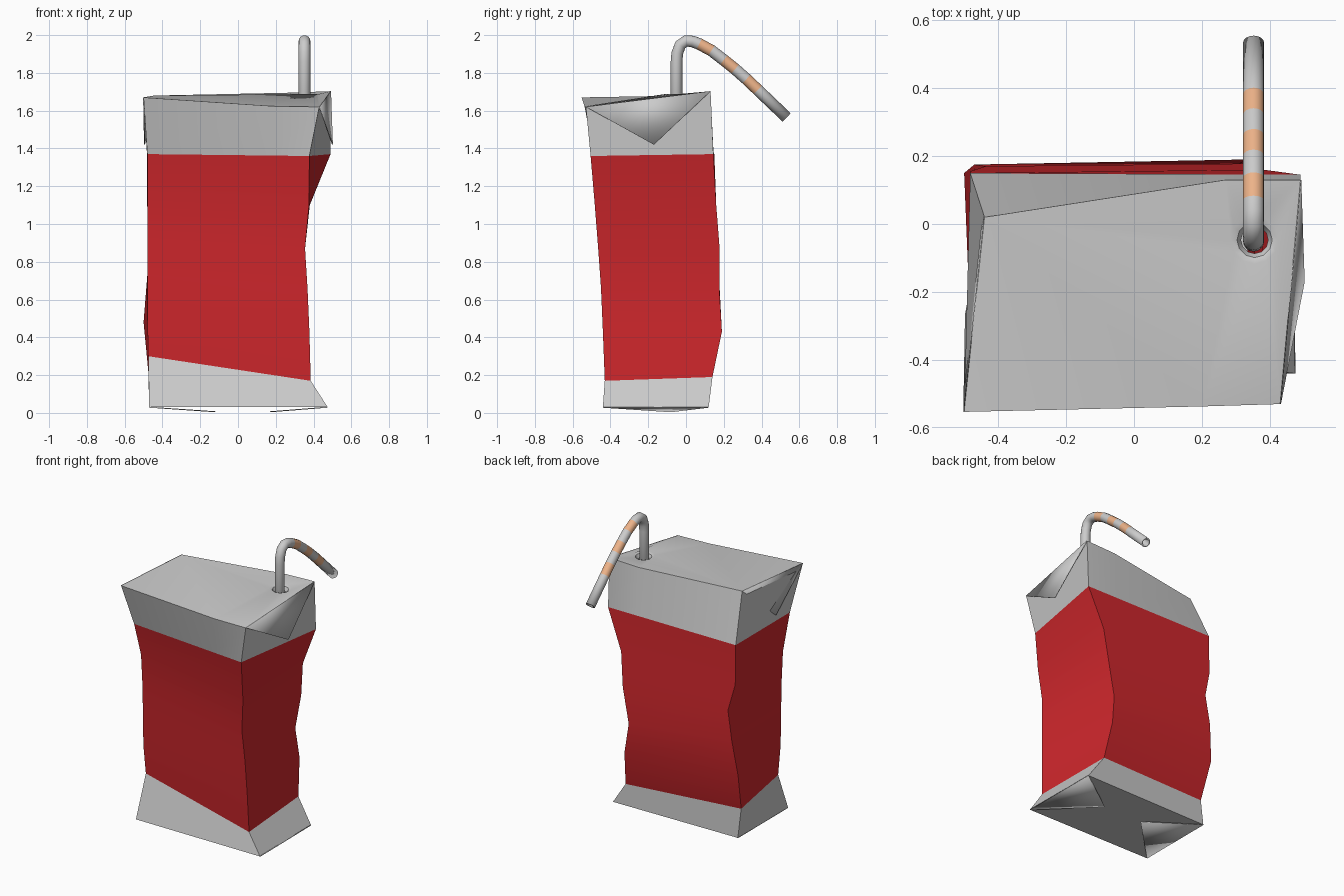
import bpy, bmesh, math
from mathutils import Vector

if "Cube" in bpy.data.objects:
    bpy.data.objects.remove(bpy.data.objects["Cube"])


def material(name, color):
    m = bpy.data.materials.new(name)
    m.diffuse_color = color
    m.use_nodes = True
    m.node_tree.nodes["Principled BSDF"].inputs["Base Color"].default_value = m.diffuse_color
    return m


RED = material("red_card", (0.62, 0.02, 0.025, 1))
ORANGE = material("orange_stripe", (0.85, 0.45, 0.25, 1))


def finish(bm, name, mats=(), angle=30):
    me = bpy.data.meshes.new(name)
    bm.to_mesh(me)
    bm.free()
    ob = bpy.data.objects.new(name, me)
    bpy.context.collection.objects.link(ob)
    for m in mats:
        me.materials.append(m)
    bpy.ops.object.select_all(action='DESELECT')
    ob.select_set(True)
    bpy.context.view_layer.objects.active = ob
    bpy.ops.object.shade_smooth_by_angle(angle=math.radians(angle))
    return ob


def loft(bm, rings):
    """Join closed rings (listed bottom to top) with quads."""
    vs = [[bm.verts.new(p) for p in r] for r in rings]
    for a, b in zip(vs, vs[1:]):
        n = len(a)
        for i in range(n):
            j = (i + 1) % n
            bm.faces.new((a[i], a[j], b[j], b[i]))
    return vs


# Crumpled carton rings: front-left, front-right, back-right, back-left
BOTTOM = [(-.47, -.435, .03), (.475, -.44, .03), (.47, .12, .03), (-.47, .11, .03)]
LOW = [(-.475, -.32, .30), (.385, -.43, .17), (.36, .14, .19), (-.475, .08, .22)]
MIDDLE = [
    [(-.48, -.34, .50), (.378, -.44, .43), (.334, .19, .43), (-.50, .15, .48)],
    [(-.48, -.345, .73), (.368, -.45, .66), (.31, .178, .63), (-.47, .175, .72)],
    [(-.48, -.35, .92), (.355, -.465, .87), (.355, .178, .87), (-.437, .17, .92)],
    [(-.48, -.365, 1.13), (.375, -.482, 1.09), (.38, .16, 1.10), (-.482, .155, 1.10)],
]
HIGH = [(-.48, -.44, 1.37), (.378, -.505, 1.36), (.49, .145, 1.37), (-.482, .15, 1.37)]
RIM = [(-.50, -.553, 1.67), (.20, -.537, 1.623), (.43, -.53, 1.62),
       (.49, .13, 1.703), (.27, .13, 1.695), (-.44, .02, 1.68)]

# Base with closed underside
bm = bmesh.new()
rings = loft(bm, [BOTTOM, LOW])
bm.faces.new(rings[0][::-1])
finish(bm, "carton_base")

# Red sleeve
bm = bmesh.new()
loft(bm, [LOW] + MIDDLE + [HIGH])
finish(bm, "carton_sleeve", [RED])

# Upper band, with an extra point on the front and back edges
fl, fr, br, bl = [Vector(p) for p in HIGH]
bm = bmesh.new()
rings = loft(bm, [[fl, fl.lerp(fr, .75), fr, br, br.lerp(bl, .23), bl], RIM])
finish(bm, "carton_upper_band")

# Lid with a punched straw hole
HX, HY = .355, -.047


def hole_ring(r, z):
    return [(HX + r * math.cos(a), HY + r * math.sin(a), z)
            for a in (i * math.tau / 12 for i in range(12))]


bm = bmesh.new()
inner = loft(bm, [hole_ring(.07, 1.687), hole_ring(.052, 1.68), hole_ring(.04, 1.655)])
outer = [bm.verts.new(p) for p in RIM]
edges = [bm.edges.new((outer[i], outer[(i + 1) % 6])) for i in range(6)]
edges += [e for e in bm.edges if e.verts[0] in inner[0] and e.verts[1] in inner[0]]
bmesh.ops.triangle_fill(bm, edges=edges, use_beauty=True, normal=(0, 0, 1))
for f in bm.faces:
    f.normal_update()
    if f.normal.z < 0:
        f.normal_flip()
finish(bm, "carton_lid", angle=40)

# Folded triangular ears on the sides and underside
ears = {
    "right_ear": (RIM[2], RIM[3], (.50, -.17, 1.42)),
    "left_ear": (RIM[5], RIM[0], (-.495, -.266, 1.42)),
    "right_bottom_ear": (BOTTOM[2], BOTTOM[1], (.17, -.08, .006)),
    "left_bottom_ear": (BOTTOM[0], BOTTOM[3], (-.12, -.08, .006)),
}
for name, pts in ears.items():
    bm = bmesh.new()
    bm.faces.new([bm.verts.new(p) for p in pts])
    ob = finish(bm, name)
    mod = ob.modifiers.new("card", 'SOLIDIFY')
    mod.thickness = .005
    mod.offset = 0

# Bent drinking straw with orange stripes
PATH = [(-.05, 1.2), (-.05, 1.86), (-.046, 1.905), (-.03, 1.948), (0, 1.969),
        (.035, 1.966), (.07, 1.953), (.135, 1.918), (.20, 1.868), (.26, 1.82),
        (.32, 1.767), (.38, 1.71), (.533, 1.564)]
STRIPES = (6, 8, 10)
SIDES, R = 16, .031
pts = [Vector((.352, y, z)) for y, z in PATH]
rings = []
for i, p in enumerate(pts):
    t = (pts[min(i + 1, len(pts) - 1)] - pts[max(i - 1, 0)]).normalized()
    side = Vector((1, 0, 0))
    up = t.cross(side)
    rings.append([p + R * (math.cos(a) * side + math.sin(a) * up)
                  for a in (k * math.tau / SIDES for k in range(SIDES))])
bm = bmesh.new()
loft(bm, rings)
bm.faces.ensure_lookup_table()
for s in STRIPES:
    for k in range(SIDES):
        bm.faces[s * SIDES + k].material_index = 1
straw = finish(bm, "straw", [None, ORANGE], angle=50)
mod = straw.modifiers.new("wall", 'SOLIDIFY')
mod.thickness = .01
mod.offset = -1
